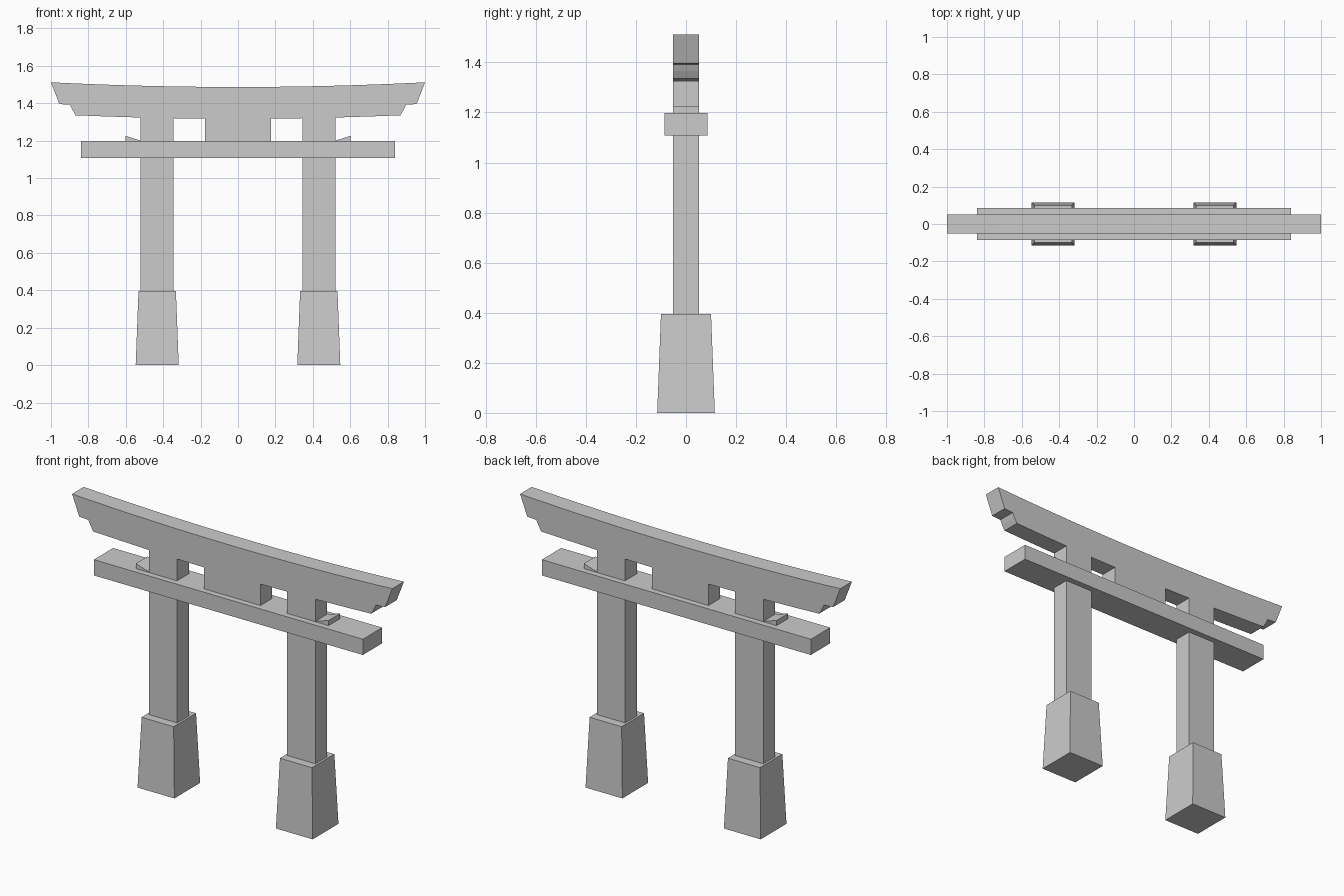
import bpy, bmesh

if "Cube" in bpy.data.objects:
    bpy.data.objects.remove(bpy.data.objects["Cube"])

DEPTH = 0.052      # half thickness of the upper frame and posts
POST_X = 0.432     # post centre
POST_W = 0.088     # post half width
BEAM_TOP = 1.197


def finish(name, bm):
    bmesh.ops.recalc_face_normals(bm, faces=bm.faces)
    mesh = bpy.data.meshes.new(name)
    bm.to_mesh(mesh)
    bm.free()
    obj = bpy.data.objects.new(name, mesh)
    bpy.context.collection.objects.link(obj)
    return obj


def extrude_profile(name, points, half=DEPTH):
    """Extrude an (x, z) outline along y, centred on y = 0."""
    bm = bmesh.new()
    face = bm.faces.new([bm.verts.new((x, -half, z)) for x, z in points])
    ext = bmesh.ops.extrude_face_region(bm, geom=[face])
    verts = [g for g in ext["geom"] if isinstance(g, bmesh.types.BMVert)]
    bmesh.ops.translate(bm, verts=verts, vec=(0, 2 * half, 0))
    return finish(name, bm)


def tapered_block(name, cx, bottom, top, z0, z1):
    """Square block narrowing towards the top."""
    bm = bmesh.new()
    bmesh.ops.create_cube(bm, size=2)
    for v in bm.verts:
        h, z = (top, z1) if v.co.z > 0 else (bottom, z0)
        v.co = (cx + v.co.x * h, v.co.y * h, z)
    return finish(name, bm)


def upper(x):
    return 1.487 + 0.025 * x * x


def under(x):
    return 1.317 + 0.025 * x * x


# Curved lintel with stepped ends
end = [(1.0, upper(1.0)), (0.955, 1.396), (0.898, 1.392), (0.886, 1.366)]
half_under = [0.868, 0.70, POST_X + POST_W, POST_X - POST_W, 0.177]
top = [(i / 8, upper(i / 8)) for i in range(-7, 8)]
bottom = [(x, under(x)) for x in half_under + [-x for x in reversed(half_under)]]
left_end = [(-x, z) for x, z in reversed(end)]
extrude_profile("lintel", top + end + bottom + left_end)

# Tie beam
extrude_profile("tie_beam", [(-0.84, 1.108), (0.84, 1.108),
                             (0.84, BEAM_TOP), (-0.84, BEAM_TOP)], 0.086)

# Central strut
extrude_profile("centre_strut", [(-0.177, BEAM_TOP), (0.177, BEAM_TOP),
                                 (0.177, under(0.177)), (-0.177, under(0.177))])

# Posts, plinths and wedges on both sides
for side, s in (("left", -1), ("right", 1)):
    a, b = s * (POST_X - POST_W), s * (POST_X + POST_W)
    extrude_profile(side + "_post", [(a, 0.395), (b, 0.395), (b, under(b)), (a, under(a))])
    tapered_block(side + "_plinth", s * POST_X, 0.115, 0.10, 0.0, 0.395)
    extrude_profile(side + "_wedge", [(b, BEAM_TOP), (s * 0.602, BEAM_TOP),
                                      (s * 0.602, 1.226), (b, 1.2)])
